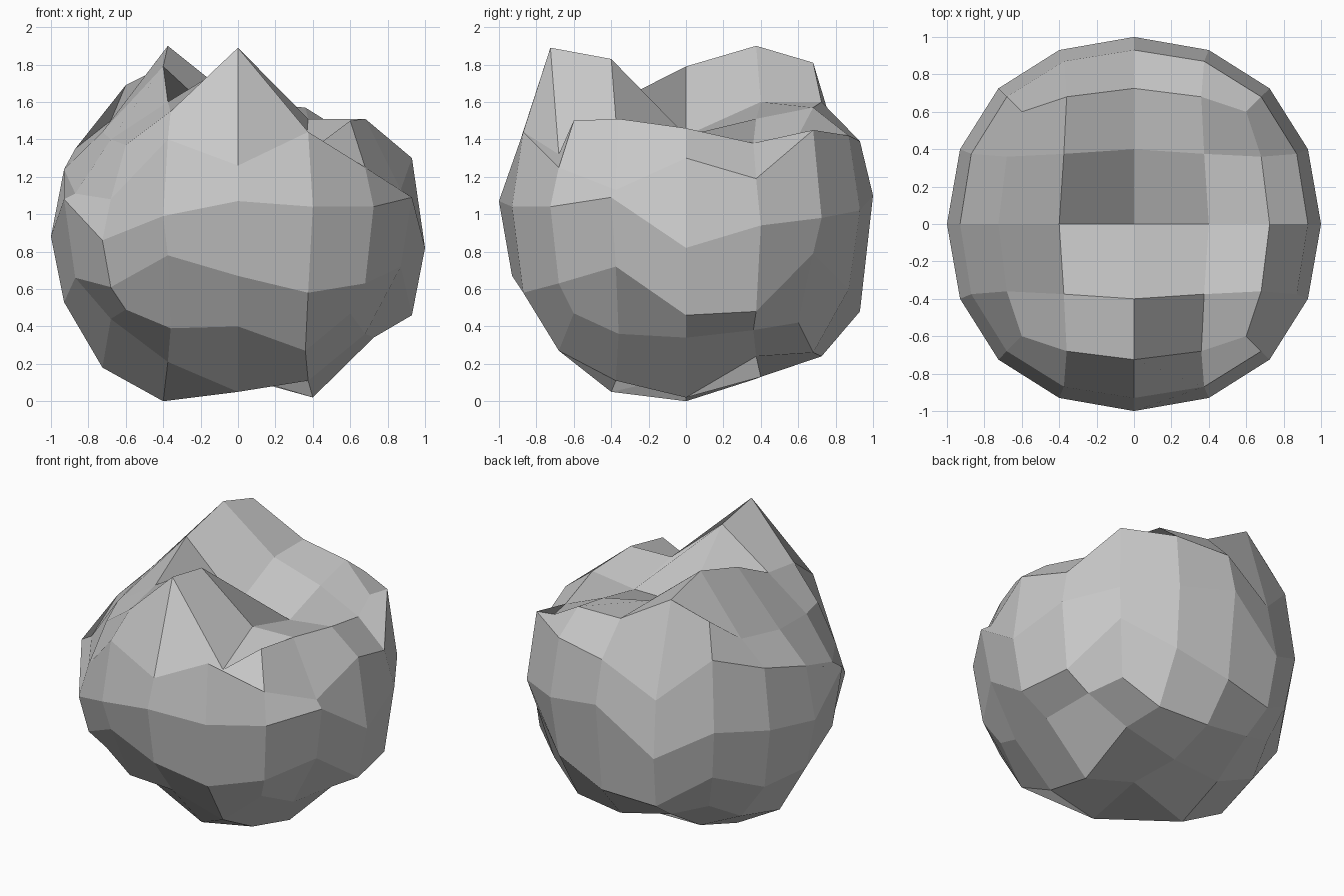
import bpy
import bmesh

# Remove the default cube
default = bpy.data.objects.get("Cube")
if default:
    bpy.data.objects.remove(default, do_unlink=True)

# Plan radius of each kind of grid point on a rounded, four-way divided cube:
# sorted grid steps -> (offset of an outer step, offset of an inner step)
PLAN = {
    (0, 0, 2): (1.0, 0),
    (0, 1, 2): (0.93, 0.4),
    (1, 1, 2): (0.87, 0.375),
    (0, 2, 2): (0.725, 0),
    (1, 2, 2): (0.68, 0.36),
    (2, 2, 2): (0.6, 0),
}

# Heights of the rough lump in hundredths: caps run row by row from the front,
# rings run round from the front right corner
TOP_CAP = [
    137, 155, 189, 132, 150,
    140, 160, 183, 151, 151,
    144, 179, 142, 142, 146,
    150, 190, 160, 151, 138,
    169, 181, 160, 157, 142,
]
UPPER_RING = [108, 140, 126, 144, 125, 113, 130, 119, 145, 142, 139, 118, 147, 135, 124, 111]
MIDDLE_RING = [86, 99, 107, 104, 104, 109, 82, 94, 98, 102, 110, 80, 99, 94, 88, 108]
LOWER_RING = [61, 78, 67, 58, 63, 72, 46, 48, 79, 60, 48, 44, 65, 52, 53, 66]
BOTTOM_CAP = [
    49, 39, 40, 27, 47,
    44, 21, 5, 11, 36,
    18, 0, 14, 2, 34,
    26, 12, 13, 24, 38,
    40, 31, 24, 26, 42,
]

STEPS = range(-2, 3)
cap_keys = [(i, j) for j in STEPS for i in STEPS]
ring_keys = (
    [(i, -2) for i in range(-2, 2)]
    + [(2, j) for j in range(-2, 2)]
    + [(-i, 2) for i in range(-2, 2)]
    + [(-2, -j) for j in range(-2, 2)]
)


def plan_offset(step, key):
    """Turn one grid step into a horizontal coordinate."""
    outer, inner = PLAN[key]
    size = {0: 0, 1: inner, 2: outer}[abs(step)]
    return size if step > 0 else -size


def add_layer(bm, points, level, keys, heights):
    """Add every point of one horizontal layer of the grid."""
    for (i, j), height in zip(keys, heights):
        key = tuple(sorted((abs(i), abs(j), abs(level))))
        place = (plan_offset(i, key), plan_offset(j, key), height / 100)
        points[(i, j, level)] = bm.verts.new(place)


def add_side(bm, points, axis, sign, rising):
    """Fill one side with quads that fold along rising or falling diagonals."""
    def corner(a, b):
        grid = [a, b]
        grid.insert(axis, sign * 2)
        return points[tuple(grid)]

    for a in range(-2, 2):
        for b in range(-2, 2):
            quad = [corner(a, b), corner(a + 1, b),
                    corner(a + 1, b + 1), corner(a, b + 1)]
            bm.faces.new(quad if rising else quad[1:] + quad[:1])


def make_material(name, colour):
    material = bpy.data.materials.new(name)
    material.use_nodes = True
    material.diffuse_color = colour
    material.node_tree.nodes["Principled BSDF"].inputs["Base Color"].default_value = colour
    return material


# Rough boulder
bm = bmesh.new()
points = {}
add_layer(bm, points, 2, cap_keys, TOP_CAP)
add_layer(bm, points, 1, ring_keys, UPPER_RING)
add_layer(bm, points, 0, ring_keys, MIDDLE_RING)
add_layer(bm, points, -1, ring_keys, LOWER_RING)
add_layer(bm, points, -2, cap_keys, BOTTOM_CAP)
for axis in range(3):
    for sign in (-1, 1):
        # The underside and the +x side fold the other way
        add_side(bm, points, axis, sign, rising=(axis, sign) not in ((2, -1), (0, 1)))
bmesh.ops.recalc_face_normals(bm, faces=bm.faces)

mesh = bpy.data.meshes.new("boulder")
bm.to_mesh(mesh)
bm.free()
mesh.materials.append(make_material("stone grey", (0.58, 0.58, 0.58, 1)))
boulder = bpy.data.objects.new("boulder", mesh)
bpy.context.collection.objects.link(boulder)
